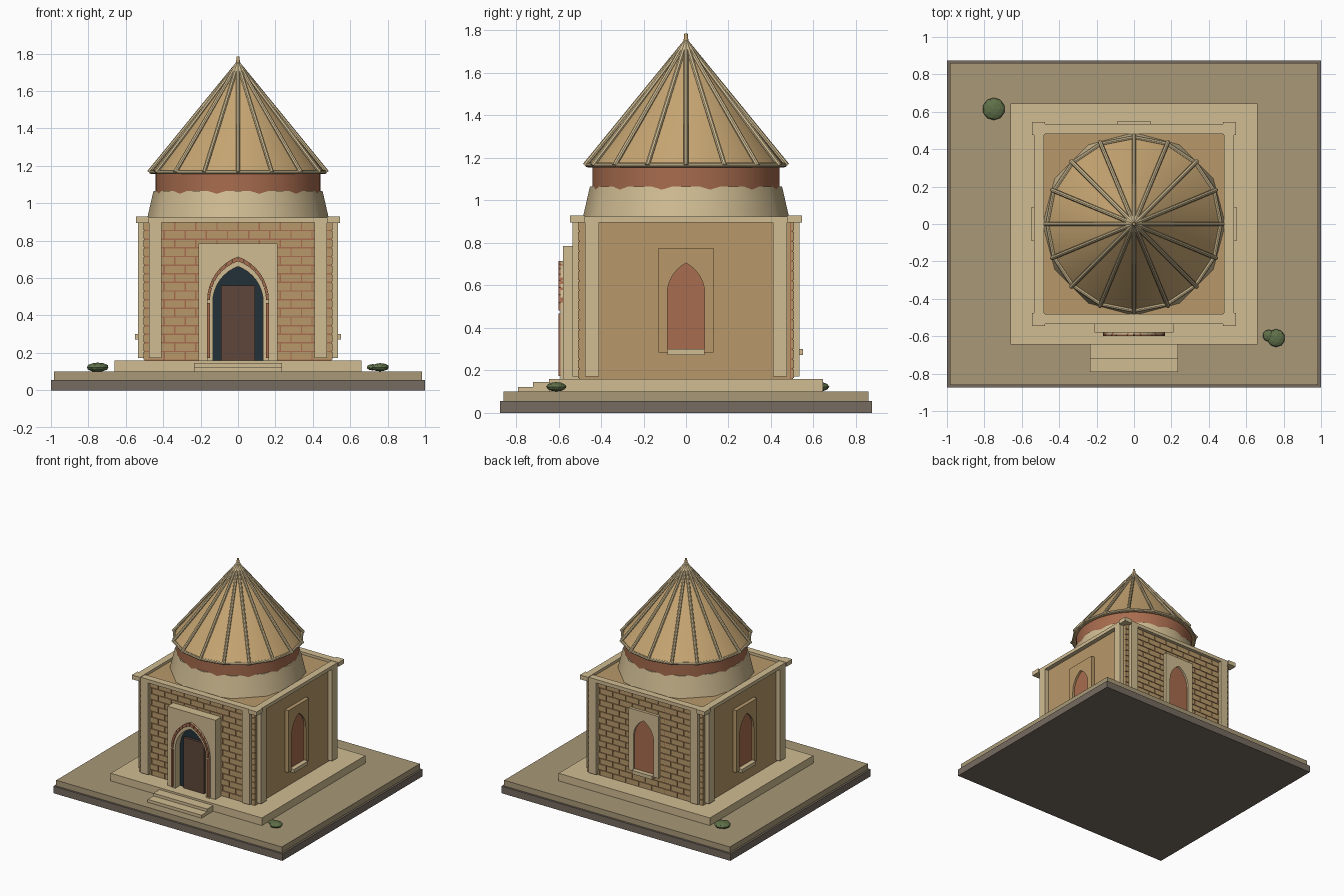
import bpy, bmesh
from math import pi, sin, cos, atan2, sqrt
from mathutils import Matrix, Vector

if "Cube" in bpy.data.objects:
    bpy.data.objects.remove(bpy.data.objects["Cube"])


def material(name, hexcol):
    rgb = [int(hexcol[i:i + 2], 16) / 255 for i in (0, 2, 4)]
    m = bpy.data.materials.new(name)
    m.diffuse_color = [c / 12.92 if c < 0.04 else ((c + 0.055) / 1.055) ** 2.4 for c in rgb] + [1]
    m.use_nodes = True
    m.node_tree.nodes["Principled BSDF"].inputs["Base Color"].default_value = m.diffuse_color
    return m


STONE = material("light_stone", "D0BC92")
WALL = material("wall_stone", "B8996A")
ROOF = material("roof_stone", "C6A572")
EARTH = material("ground_earth", "A89877")
BASE = material("base_stone", "766B60")
BRICK = material("red_brick", "A86C4E")
DOOR = material("door_wood", "5E463A")
DARK = material("dark_interior", "223038")
LEAF = material("leaf", "5F7048")


def finish(name, bm, mat, turn=0):
    """Turn a bmesh into an object, rotated by quarter turns about z."""
    bmesh.ops.recalc_face_normals(bm, faces=bm.faces)
    bm.transform(Matrix.Rotation(turn * pi / 2, 4, 'Z'))
    me = bpy.data.meshes.new(name)
    bm.to_mesh(me)
    bm.free()
    me.materials.append(mat)
    ob = bpy.data.objects.new(name, me)
    bpy.context.collection.objects.link(ob)
    return ob


def smooth(ob, angle=0.7):
    bpy.ops.object.select_all(action='DESELECT')
    ob.select_set(True)
    bpy.context.view_layer.objects.active = ob
    bpy.ops.object.shade_smooth_by_angle(angle=angle)


def add_box(bm, x, y, z):
    size = [b - a for a, b in (x, y, z)]
    mid = [(a + b) / 2 for a, b in (x, y, z)]
    bmesh.ops.create_cube(bm, size=1, matrix=Matrix.Translation(mid) @ Matrix.Diagonal(size + [1]))


def box(name, x, y, z, mat, turn=0):
    bm = bmesh.new()
    add_box(bm, x, y, z)
    return finish(name, bm, mat, turn)


def add_prism(bm, outline, y0, y1):
    """Extrude an (x, z) outline from y0 to y1."""
    face = bm.faces.new([bm.verts.new((x, y0, z)) for x, z in outline])
    new = bmesh.ops.extrude_face_region(bm, geom=[face], use_keep_orig=True)["geom"]
    verts = [v for v in new if isinstance(v, bmesh.types.BMVert)]
    bmesh.ops.translate(bm, verts=verts, vec=(0, y1 - y0, 0))


def prism(name, outline, y0, y1, mat, turn=0):
    bm = bmesh.new()
    add_prism(bm, outline, y0, y1)
    return finish(name, bm, mat, turn)


def arch(w, z0, spring, apex, n=8):
    """Pointed arch from bottom left over the apex to bottom right."""
    h = apex - spring
    c = (h * h - w * w) / (2 * w)
    top = atan2(h, c)
    right = [((w + c) * cos(top * i / n) - c, spring + (w + c) * sin(top * i / n)) for i in range(n + 1)]
    left = [(-x, z) for x, z in right]
    return [(-w, z0)] + left + right[-2::-1] + [(w, z0)]


def cone(name, r0, r1, z0, z1, n, mat):
    bm = bmesh.new()
    bmesh.ops.create_cone(bm, cap_ends=True, segments=n, radius1=r0, radius2=r1, depth=z1 - z0,
                          matrix=Matrix.Translation((0, 0, (z0 + z1) / 2)))
    ob = finish(name, bm, mat)
    smooth(ob)
    return ob


# Ground slabs, plinth and steps
box("base_slab", (-1, 1), (-.875, .875), (0, .055), BASE)
box("ground", (-.985, .985), (-.86, .86), (.055, .1), EARTH)
box("plinth", (-.66, .66), (-.645, .645), (.1, .16), STONE)
box("lower_step", (-.235, .235), (-.79, -.64), (.1, .123), STONE)
box("upper_step", (-.235, .235), (-.72, -.64), (.1, .145), STONE)

# Main body with running-bond brickwork on front and back
box("body", (-.5, .5), (-.5, .5), (.16, .905), WALL)
for turn, side in ((0, "front"), (2, "back")):
    box(side + "_mortar", (-.5, .5), (-.503, -.49), (.16, .9), BRICK, turn)
    bm = bmesh.new()
    row_h, length, gap = .0462, .113, .0035
    for row in range(16):
        z = .161 + row * row_h
        x = -.508 - (row % 2) * length / 2
        while x < .5:
            a, b = max(x, -.508) + gap, min(x + length, .508) - gap
            if b - a > .01:
                add_box(bm, (a, b), (-.509, -.495), (z + gap, z + row_h - gap))
            x += length
    finish(side + "_bricks", bm, WALL, turn)

# Pilasters, cornice and corner blocks, repeated around four sides
for t in range(4):
    for x in (-.4425, .4425):
        box("pilaster", (x - .0325, x + .0325), (-.535, -.495), (.172, .9), STONE, t)
    box("cornice", (-.535, .535), (-.535, -.48), (.897, .925), STONE, t)
    box("corner_block", (.475, .545), (-.545, -.475), (.895, .928), STONE, t)

# Blind windows on the right, back and left
for t in (1, 2, 3):
    opening = arch(.088, .285, .56, .705)
    frame = [(-.13, .285), (-.13, .775), (.13, .775), (.13, .285)] + opening[::-1]
    prism("window_frame", frame, -.53, -.495, STONE if t == 2 else WALL, t)
    prism("window_niche", opening, -.515, -.495, BRICK, t)
    box("window_sill", (-.088, .088), (-.55, -.5), (.272, .3), STONE, t)

# Entrance portal: panel, moulding, brick arch, dark opening and door
outer = arch(.165, .16, .48, .715)
middle = arch(.15, .16, .48, .69)
inner = arch(.135, .16, .47, .662)
prism("portal_panel", [(-.21, .16), (-.21, .785), (.21, .785), (.21, .16)] + inner[::-1], -.58, -.495, STONE)
prism("arch_moulding", outer + inner[::-1], -.59, -.575, STONE)
bm = bmesh.new()
for i in range(len(outer) - 1):
    quad = []
    for pts, order in ((outer, (0, 1)), (middle, (1, 0))):
        p, q = Vector(pts[i]), Vector(pts[i + 1])
        quad += [p.lerp(q, .04 + .92 * k) for k in order]
    add_prism(bm, quad, -.6, -.58)
finish("arch_bricks", bm, BRICK)
prism("doorway_shadow", inner, -.53, -.5, DARK)
box("door", (-.09, .09), (-.55, -.52), (.16, .56), DOOR)

# Transition drum and brick drum
cone("transition_drum", .49, .452, .9, 1.066, 12, STONE)
cone("brick_drum", .44, .44, .95, 1.16, 48, BRICK)

# Conical roof with eave ring, ribs and finial
cone("roof_cone", .468, .004, 1.157, 1.745, 16, ROOF)
N = 16
ring = bmesh.new()
ribs = bmesh.new()


def add_rod(bm, p, q, r, sides=8):
    d = q - p
    m = Matrix.Translation((p + q) / 2) @ d.to_track_quat('Z', 'Y').to_matrix().to_4x4()
    bmesh.ops.create_cone(bm, cap_ends=True, segments=sides, radius1=r, radius2=r, depth=d.length, matrix=m)


for i in range(N):
    a, b = 2 * pi * i / N, 2 * pi * (i + 1) / N
    p = Vector((.464 * cos(a), .464 * sin(a), 1.167))
    q = Vector((.464 * cos(b), .464 * sin(b), 1.167))
    add_rod(ring, p, q, .011)
    add_rod(ribs, Vector((.476 * cos(a), .476 * sin(a), 1.165)), Vector((0, 0, 1.748)), .0115)
smooth(finish("eave_ring", ring, STONE))
smooth(finish("roof_ribs", ribs, STONE))
cone("finial", .014, .008, 1.725, 1.785, 10, ROOF)

# Low bushes
for x, y, r, h in ((-.75, .615, .06, .025), (.76, -.61, .048, .022), (.72, -.597, .032, .017)):
    bm = bmesh.new()
    bmesh.ops.create_icosphere(bm, subdivisions=2, radius=1, matrix=Matrix.Translation((x, y, .123))
                               @ Matrix.Diagonal((r, r, h, 1)))
    finish("bush", bm, LEAF)
